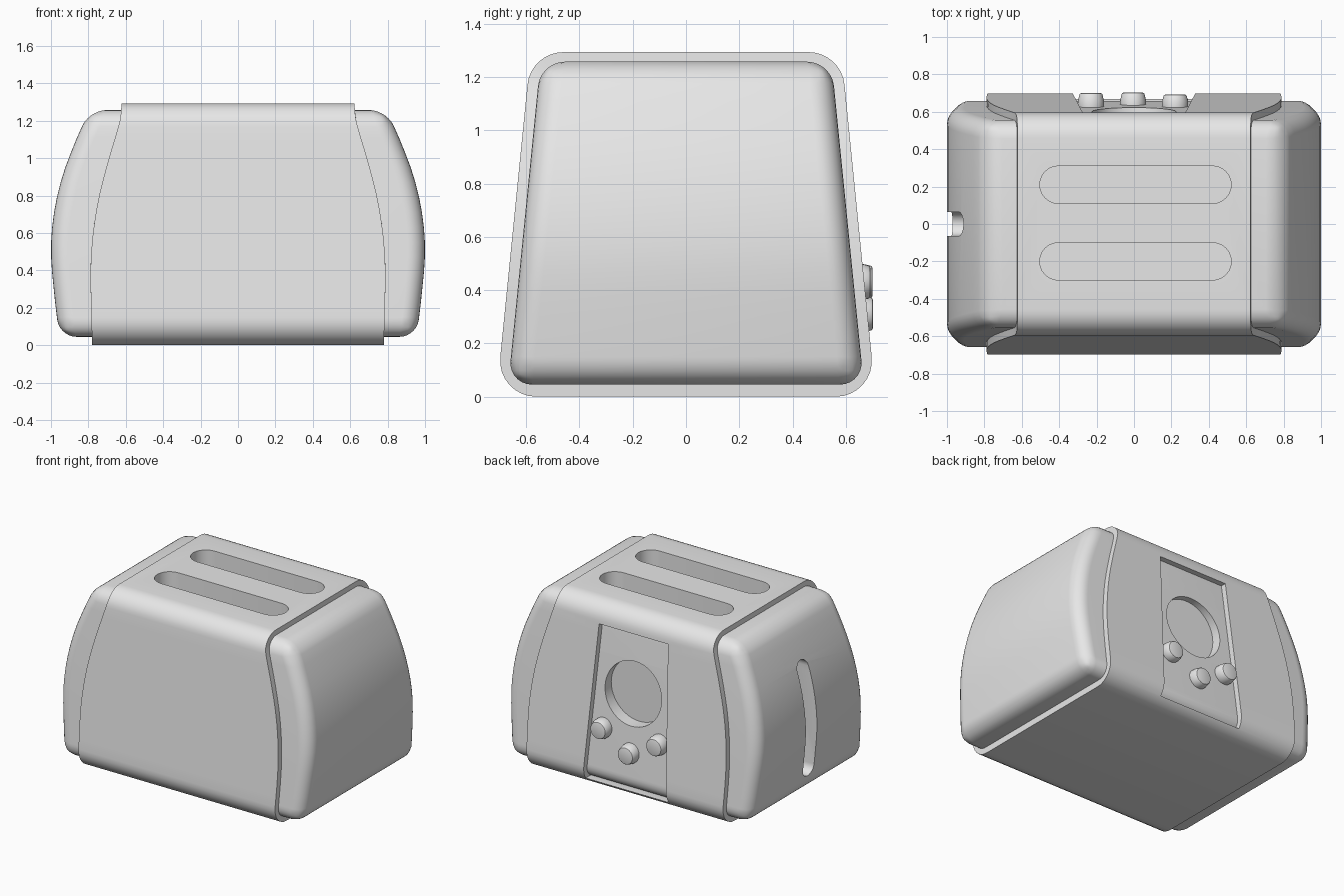
import bpy, bmesh, math
from mathutils import Vector

cube = bpy.data.objects.get("Cube")
if cube:
    bpy.data.objects.remove(cube)

mat = bpy.data.materials.new("light grey")
mat.use_nodes = True
GREY = (0.8, 0.8, 0.8, 1)
mat.diffuse_color = GREY
mat.node_tree.nodes["Principled BSDF"].inputs["Base Color"].default_value = GREY


def add_object(name, bm):
    bmesh.ops.recalc_face_normals(bm, faces=bm.faces)
    mesh = bpy.data.meshes.new(name)
    bm.to_mesh(mesh)
    bm.free()
    mesh.materials.append(mat)
    ob = bpy.data.objects.new(name, mesh)
    bpy.context.collection.objects.link(ob)
    return ob


def activate(ob):
    bpy.ops.object.select_all(action='DESELECT')
    ob.select_set(True)
    bpy.context.view_layer.objects.active = ob


def bevel(ob, width, segments, angle=40):
    activate(ob)
    m = ob.modifiers.new("Bevel", 'BEVEL')
    m.width, m.segments = width, segments
    m.limit_method, m.angle_limit = 'ANGLE', math.radians(angle)
    m.use_clamp_overlap = False
    bpy.ops.object.modifier_apply(modifier=m.name)


def cut(ob, cutters):
    activate(ob)
    for c in cutters:
        m = ob.modifiers.new("Cut", 'BOOLEAN')
        m.operation, m.solver, m.object = 'DIFFERENCE', 'EXACT', c
        bpy.ops.object.modifier_apply(modifier=m.name)


def smooth(ob):
    activate(ob)
    bpy.ops.object.shade_smooth_by_angle(angle=math.radians(32))


def loft(name, rings):
    """Closed solid through rings of equal point count."""
    bm = bmesh.new()
    rows = [[bm.verts.new(p) for p in r] for r in rings]
    n = len(rows[0])
    for a, b in zip(rows, rows[1:]):
        for i in range(n):
            bm.faces.new((a[i], a[(i + 1) % n], b[(i + 1) % n], b[i]))
    bm.faces.new(rows[0])
    bm.faces.new(rows[-1])
    return add_object(name, bm)


def curve_at(points, z):
    """Smooth interpolation through (z, x) points."""
    z = min(max(z, points[0][0]), points[-1][0])
    k = next(i for i in range(len(points) - 1) if z <= points[i + 1][0])
    (z0, x0), (z1, x1) = points[k], points[k + 1]

    def slope(i):
        a, b = points[max(i - 1, 0)], points[min(i + 1, len(points) - 1)]
        return (b[1] - a[1]) / (b[0] - a[0])
    h = z1 - z0
    t = (z - z0) / h
    return ((2*t**3 - 3*t*t + 1) * x0 + (t**3 - 2*t*t + t) * h * slope(k)
            + (3*t*t - 2*t**3) * x1 + (t**3 - t*t) * h * slope(k + 1))


BODY_X = [(0.045, 0.955), (0.25, 0.98), (0.5, 1.0), (0.7, 0.985),
          (0.9, 0.94), (1.1, 0.865), (1.257, 0.795)]
SLEEVE_X = [(0, 0.78), (0.4, 0.788), (0.6, 0.775), (0.8, 0.742),
            (1.0, 0.69), (1.2, 0.632), (1.295, 0.622)]

# Inner body with bulging ends and leaning front and back
levels = [0.045] + [0.15 + 0.08 * i for i in range(13)] + [1.257]
rings = []
for z in levels:
    x, y = curve_at(BODY_X, z), 0.672 - 0.1 * z
    rings.append([(x, y, z), (-x, y, z), (-x, -y, z), (x, -y, z)])
body = loft("body", rings)
bevel(body, 0.09, 7)


# Wrap-around sleeve with curved side edges
def section(off, radius):
    """Rounded trapezoid as (y, z) points."""
    z0, z1 = off, 1.293 - off
    half = lambda z: 0.712 - off - 0.1 * z
    corners = [Vector(c) for c in ((half(z0), z0), (half(z1), z1),
                                   (-half(z1), z1), (-half(z0), z0))]
    pts = []
    for i, c in enumerate(corners):
        prev, nxt = corners[i - 1], corners[(i + 1) % 4]
        d1, d2 = (prev - c).normalized(), (nxt - c).normalized()
        bis = (d1 + d2).normalized()
        ang = d1.angle(d2) / 2
        centre = c + bis * (radius / math.sin(ang))
        a, b = c + d1 * radius / math.tan(ang), c + d2 * radius / math.tan(ang)
        for k in range(9):
            t = k / 8
            w = math.pi - 2 * ang
            va, vb = a - centre, b - centre
            p = centre + (va * math.sin((1 - t) * w) + vb * math.sin(t * w)) / math.sin(w)
            pts.append(p)
        if i in (0, 2):
            start = pts[-1].copy()
            dn1 = (corners[(i + 2) % 4] - nxt).normalized()
            ang2 = (-d2).angle(dn1) / 2
            end = nxt - d2 * radius / math.tan(ang2)
            pts += [start.lerp(end, k / 14) for k in range(1, 14)]
    return pts


bm = bmesh.new()
outer, inner = section(0, 0.135), section(0.045, 0.09)
loops = []
for pts, sign in ((outer, -1), (outer, 1), (inner, 1), (inner, -1)):
    loops.append([bm.verts.new((sign * curve_at(SLEEVE_X, p.y), p.x, p.y)) for p in pts])
n = len(outer)
for j in range(4):
    a, b = loops[j], loops[(j + 1) % 4]
    for i in range(n):
        bm.faces.new((a[i], a[(i + 1) % n], b[(i + 1) % n], b[i]))
sleeve = add_object("sleeve", bm)


# Cutters
def stadium(half_len, r):
    """Outline of a round-ended slot, long along the first axis."""
    pts = []
    for s in (1, -1):
        for k in range(13):
            a = -math.pi / 2 + math.pi * k / 12
            pts.append((s * (half_len - r + r * math.cos(a)), s * r * math.sin(a)))
    return pts


slots = [loft("bread_slot_cutter", [[(0.008 + u, y + v, z) for u, v in stadium(0.512, 0.1)]
                                    for z in (0.45, 1.5)]) for y in (0.21, -0.2)]
lever = loft("lever_slot_cutter", [[(x, v, 0.57 + u) for u, v in stadium(0.41, 0.063)]
                                   for x in (-1.2, -0.76)])
dial = loft("dial_cutter", [[(0.225 * math.cos(a), y, 0.72 + 0.225 * math.sin(a))
                             for a in [2 * math.pi * k / 48 for k in range(48)]]
                            for y in (0.53, 0.9)])
panel = loft("panel_cutter", [[(w, 0.5, z), (-w, 0.5, z), (-w, 0.9, z), (w, 0.9, z)]
                              for w, z in ((0.332, 0.05), (0.275, 1.15))])
cut(body, slots + [lever, dial])
cut(sleeve, slots + [panel])
for c in slots + [lever, dial, panel]:
    bpy.data.objects.remove(c)
smooth(body)
smooth(sleeve)

# Three control knobs on the back panel
for name, x, z, tip in (("left_knob", 0.22, 0.43, 0.692), ("middle_knob", -0.005, 0.31, 0.702),
                        ("right_knob", -0.23, 0.43, 0.7)):
    ring = [2 * math.pi * k / 32 for k in range(32)]
    knob = loft(name, [[(x + r * math.cos(a), y, z + r * math.sin(a)) for a in ring]
                       for r, y in ((0.07, 0.6), (0.07, 0.655), (0.06, tip))])
    bevel(knob, 0.008, 2)
    smooth(knob)
